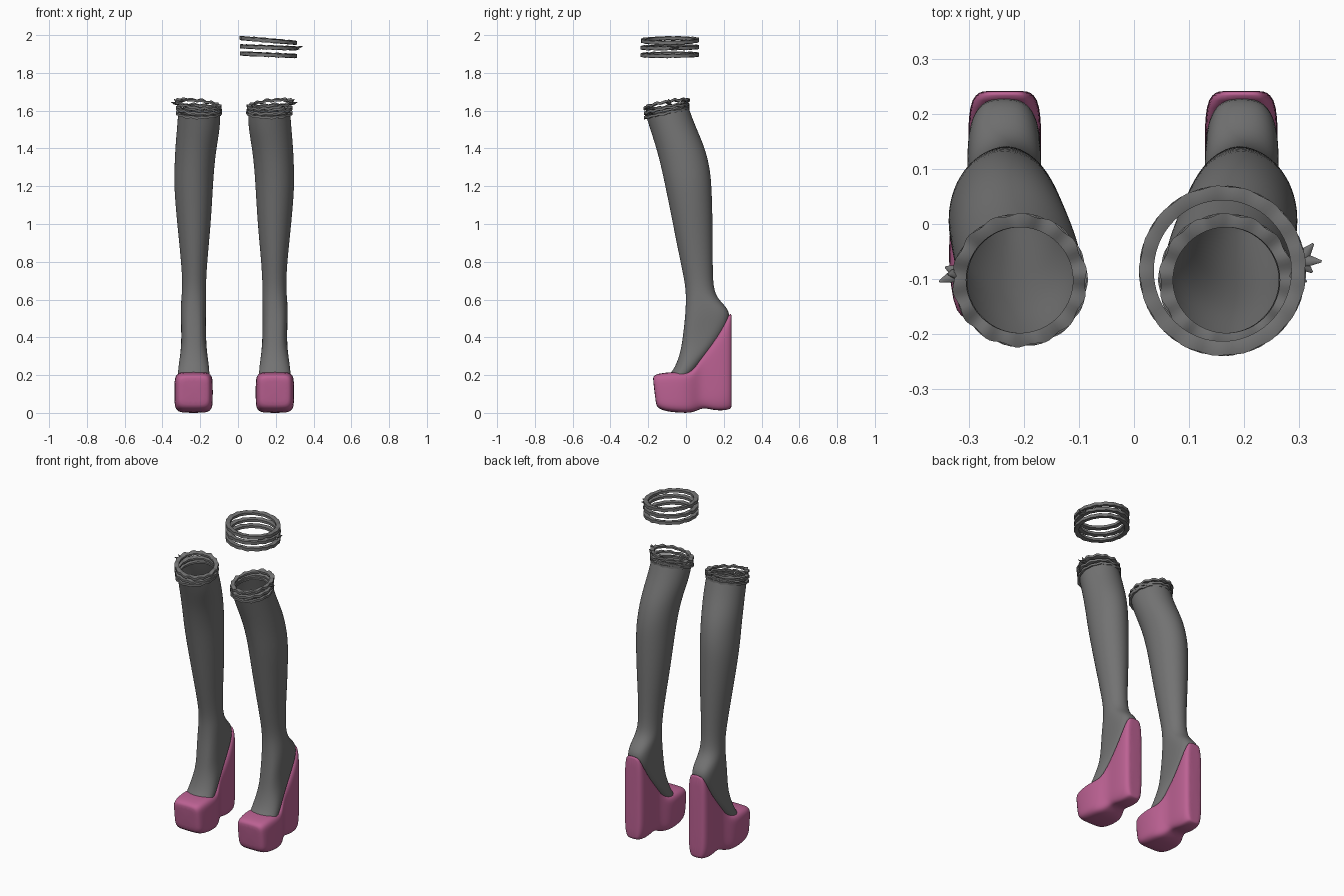
import bpy, bmesh
from math import sin, cos, pi, copysign, radians
from mathutils import Vector

if "Cube" in bpy.data.objects:
    bpy.data.objects.remove(bpy.data.objects["Cube"])

MID = -0.02          # mirror plane between the two legs
XF = 0.195           # x centre of the right shoe

pink = bpy.data.materials.new("pink")
pink.diffuse_color = (0.50, 0.12, 0.29, 1)
pink.use_nodes = True
pink.node_tree.nodes["Principled BSDF"].inputs["Base Color"].default_value = pink.diffuse_color
grey = bpy.data.materials.new("dark_grey")
grey.diffuse_color = (0.17, 0.17, 0.17, 1)
grey.use_nodes = True
grey.node_tree.nodes["Principled BSDF"].inputs["Base Color"].default_value = grey.diffuse_color


def loft(name, rings, close_rings=False, cap_start=False, cap_end=False,
         flip=False, subsurf=0, mat=grey, angle=50):
    """Skin a list of closed vertex rings."""
    bm = bmesh.new()
    vs = [[bm.verts.new((2 * MID - p[0] if flip else p[0], p[1], p[2])) for p in r] for r in rings]
    n = len(vs[0])
    for i in range(len(vs) if close_rings else len(vs) - 1):
        a, b = vs[i], vs[(i + 1) % len(vs)]
        for j in range(n):
            k = (j + 1) % n
            bm.faces.new((a[j], a[k], b[k], b[j]))
    if cap_start:
        bm.faces.new(vs[0])
    if cap_end:
        bm.faces.new(vs[-1])
    bmesh.ops.recalc_face_normals(bm, faces=bm.faces)
    me = bpy.data.meshes.new(name)
    bm.to_mesh(me)
    bm.free()
    ob = bpy.data.objects.new(name, me)
    bpy.context.collection.objects.link(ob)
    me.materials.append(mat)
    if subsurf:
        m = ob.modifiers.new("smooth", 'SUBSURF')
        m.levels = m.render_levels = subsurf
        for p in me.polygons:
            p.use_smooth = True
    else:
        bpy.ops.object.select_all(action='DESELECT')
        ob.select_set(True)
        bpy.context.view_layer.objects.active = ob
        bpy.ops.object.shade_smooth_by_angle(angle=radians(angle))
    return ob


def power(v, n):
    return copysign(abs(v) ** (2 / n), v)


# Stocking sections: front y, front z, back y, back z, centre x, half width, squareness
LEG = [
    (-.213, 1.575, .012, 1.625, .165, .112, 2), (-.190, 1.50, .045, 1.53, .168, .115, 2),
    (-.157, 1.40, .100, 1.41, .183, .110, 2), (-.132, 1.30, .127, 1.30, .191, .106, 2),
    (-.110, 1.20, .137, 1.20, .196, .104, 2), (-.070, 1.00, .142, 1.00, .193, .090, 2),
    (-.030, .80, .142, .80, .192, .069, 2), (-.004, .68, .144, .66, .192, .062, 2),
    (.000, .60, .170, .60, .194, .067, 2.2), (-.005, .51, .231, .548, .197, .068, 2.8),
    (-.014, .43, .232, .48, .195, .066, 3), (-.024, .35, .160, .36, .194, .066, 2.6),
    (-.042, .28, .080, .26, .194, .078, 2.2), (-.075, .21, .020, .17, .195, .088, 2),
    (-.130, .17, -.100, .11, .195, .075, 2),
]


def stocking(name, flip):
    rings = []
    for yf, zf, yb, zb, xc, hw, sq in LEG:
        ring = []
        for j in range(24):
            t = 2 * pi * j / 24
            c, s = power(cos(t), sq), power(sin(t), sq)
            ring.append((xc + hw * c, (yf + yb) / 2 + (yb - yf) / 2 * s,
                         (zf + zb) / 2 + (zb - zf) / 2 * s))
        rings.append(ring)
    loft(name, rings, cap_end=True, flip=flip, subsurf=2)


# Shoe sections along y: y, bottom z, top z, half width
SHOE = [
    (-.168, .055, .175, .062), (-.165, .030, .196, .082), (-.140, .014, .208, .095),
    (-.080, .004, .217, .102), (-.020, .000, .216, .102), (.020, .000, .218, .093),
    (.050, .008, .248, .078), (.075, .020, .292, .068), (.100, .026, .325, .065),
    (.145, .014, .380, .067), (.195, .012, .458, .066), (.228, .018, .525, .060),
    (.240, .025, .527, .046), (.242, .035, .515, .036),
]


def shoe(name, flip):
    rings = []
    for y, zb, zt, hw in SHOE:
        ring = []
        for j in range(32):
            t = 2 * pi * j / 32
            z = (zb + zt) / 2 + (zt - zb) / 2 * power(sin(t), 5)
            lean = -.12 * (z - .12) if y < -.1 else 0       # toe leans forward
            ring.append((XF + hw * power(cos(t), 5), y + lean, z))
        rings.append(ring)
    loft(name, rings, cap_start=True, cap_end=True, flip=flip, subsurf=1, mat=pink)


def band(name, c, rx, ry, width, thick, tx, ty, wave, waves, phase, flip=False):
    """Flat ruffled hoop; tx and ty are its slopes along x and y."""
    rings = []
    for i in range(96):
        t = 2 * pi * i / 96
        dz = wave * sin(waves * t + phase) + wave * .5 * sin((waves - 5) * t + 2 * phase)
        dr = wave * .7 * cos(waves * t + phase)
        ring = []
        for a, b in ((0, -.5), (0, .5), (-.5, .6), (-1, .4), (-1, -.4), (-.5, -.6)):
            x = (rx + a * width + (dr if a == 0 else 0)) * cos(t)
            y = (ry + a * width + (dr if a == 0 else 0)) * sin(t)
            lift = dz * (1 + a * .6)
            ring.append((c[0] + x, c[1] + y, c[2] + b * thick + lift + tx * x + ty * y))
        rings.append(ring)
    loft(name, rings, close_rings=True, flip=flip)


def bow(name, base, tips, flip=False):
    """Small pointed ribbon ends tied on the outer side of a hoop."""
    for k, tip in enumerate(tips):
        b, tp = Vector(base), Vector(tip)
        d = (tp - b).normalized()
        u = d.cross(Vector((0.1, .3, 1))).normalized()
        v = d.cross(u)
        rings = [[b.lerp(tp, f) + r * (u * cos(a) + v * .6 * sin(a))
                  for a in (2 * pi * j / 8 for j in range(8))]
                 for f, r in ((0, .010), (.5, .010), (1, .002))]
        loft(f"{name}_{k + 1}", rings, cap_start=True, cap_end=True, flip=flip)


# Both legs: stocking, platform shoe, three ruffled cuff hoops and bow
for side, flip in (("right", False), ("left", True)):
    stocking(side + "_stocking", flip)
    shoe(side + "_platform_shoe", flip)
    for k, z in enumerate((1.588, 1.608, 1.634)):
        band(f"{side}_cuff_hoop_{k + 1}", (.166 + .001 * k, -.102, z), .121, .120,
             .024, .013, .06 * k, .21 - .015 * k, .002 + .0008 * k, 14, 1.3 * k, flip)
    bow(side + "_cuff_bow", (.276, -.09, 1.636),
        ((.298, -.092, 1.662), (.314, -.105, 1.645), (.303, -.078, 1.636)), flip)

# Three loose hoops floating above the right leg, with their bow
for k, (z, tilt) in enumerate(((1.896, -.045), (1.935, -.035), (1.972, -.085))):
    band(f"loose_hoop_{k + 1}", (.161, -.085, z), .151, .154, .026, .018,
         tilt, .01, .0016, 17, 1.7 * k)
bow("loose_bow", (.300, -.066, 1.930),
    ((.341, -.068, 1.940), (.326, -.036, 1.934), (.324, -.088, 1.926)))
